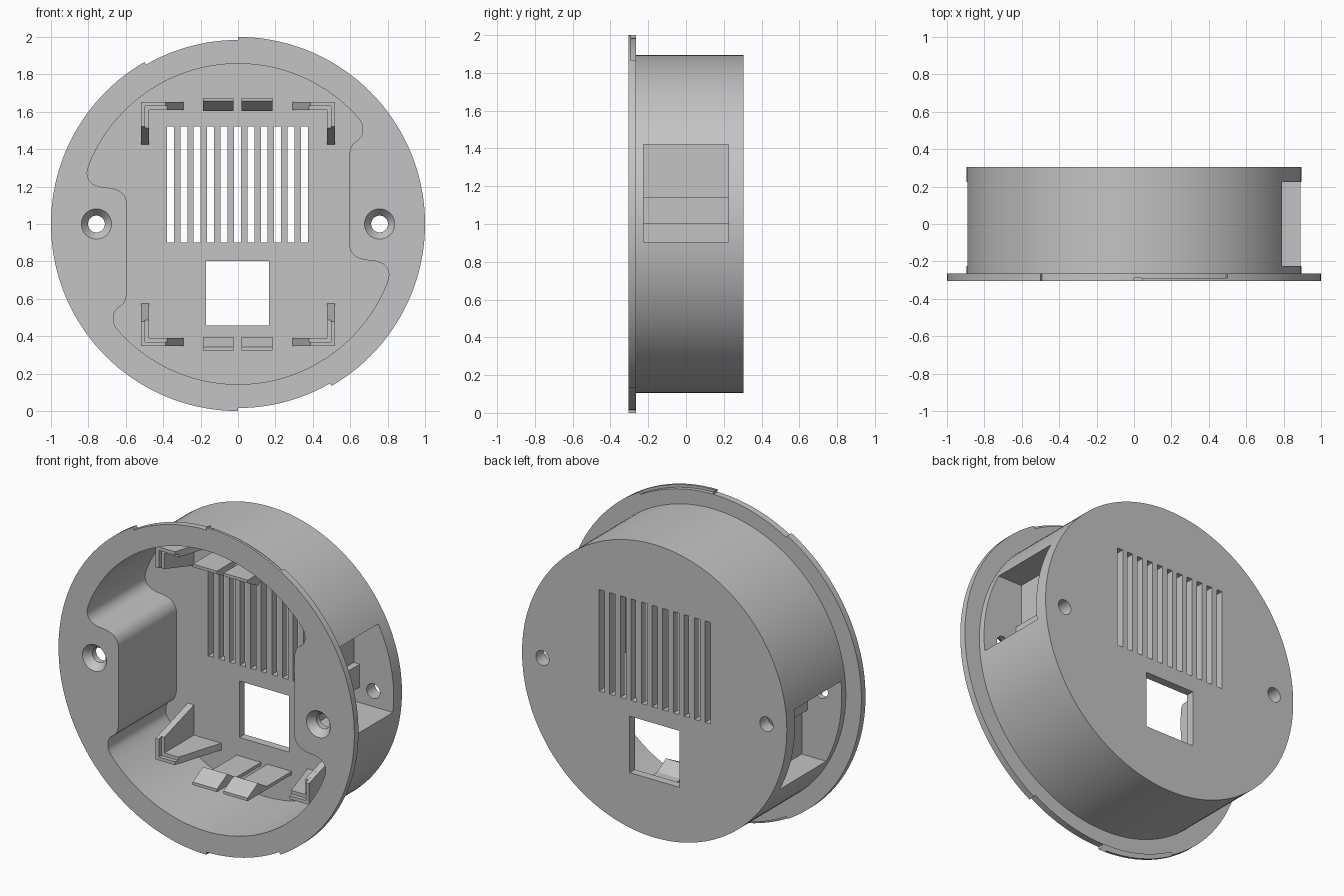
import bpy, bmesh, math
from mathutils import Vector

if "Cube" in bpy.data.objects:
    bpy.data.objects.remove(bpy.data.objects["Cube"])

grey = bpy.data.materials.new("plain grey")
grey.use_nodes = True
grey.diffuse_color = (0.55, 0.55, 0.55, 1)
grey.node_tree.nodes["Principled BSDF"].inputs["Base Color"].default_value = (0.55, 0.55, 0.55, 1)

FRONT, BACK, FLOOR = -0.305, 0.305, 0.255


def finish(name, bm):
    bmesh.ops.recalc_face_normals(bm, faces=bm.faces)
    mesh = bpy.data.meshes.new(name)
    bm.to_mesh(mesh)
    bm.free()
    mesh.materials.append(grey)
    ob = bpy.data.objects.new(name, mesh)
    bpy.context.collection.objects.link(ob)
    return ob


def loft(bm, rings):
    """Skin a closed solid over matching rings of points."""
    rows = [[bm.verts.new(p) for p in ring] for ring in rings]
    n = len(rows[0])
    for a, b in zip(rows, rows[1:]):
        for i in range(n):
            bm.faces.new((a[i], a[(i + 1) % n], b[(i + 1) % n], b[i]))
    bm.faces.new(rows[0])
    bm.faces.new(rows[-1][::-1])


def prism(bm, pts, vec):
    loft(bm, [[Vector(p) for p in pts], [Vector(p) + Vector(vec) for p in pts]])


def plan(bm, pts, y0, y1):
    """Extrude an x-z outline along y."""
    prism(bm, [(x, y0, z) for x, z in pts], (0, y1 - y0, 0))


def polar(r, deg):
    a = math.radians(deg)
    return r * math.cos(a), 1 + r * math.sin(a)


def lathe(bm, profile, x=0, n=144):
    loft(bm, [[(x + r * math.cos(math.tau * i / n), y, 1 + r * math.sin(math.tau * i / n))
               for i in range(n)] for r, y in profile])


def rect(x0, x1, z0, z1):
    return [(x0, z0), (x1, z0), (x1, z1), (x0, z1)]


def half_turn(pts):
    return [(-x, 2 - z) for x, z in pts]


def smooth_loop(pts, steps=3):
    """Closed Catmull-Rom curve through the points."""
    out, n = [], len(pts)
    for i in range(n):
        p0, p1, p2, p3 = (Vector(pts[(i + k) % n]) for k in (-1, 0, 1, 2))
        for s in range(steps):
            t = s / steps
            out.append(tuple(0.5 * (2 * p1 + (p2 - p0) * t + (2 * p0 - 5 * p1 + 4 * p2 - p3) * t * t
                                    + (3 * p1 - p0 - 3 * p2 + p3) * t ** 3)))
    return out


# Drum with front flange
bm = bmesh.new()
lathe(bm, [(1, FRONT), (1, -0.265), (0.895, -0.265), (0.895, BACK)])
housing = finish("housing", bm)


def cut(build):
    bm = bmesh.new()
    build(bm)
    cutter = finish("cutter", bm)
    cutter.hide_render = True
    mod = housing.modifiers.new("cut", "BOOLEAN")
    mod.operation = "DIFFERENCE"
    mod.solver = "EXACT"
    mod.object = cutter
    bpy.context.view_layer.objects.active = housing
    bpy.ops.object.modifier_apply(modifier=mod.name)
    bpy.data.objects.remove(cutter)


# Main cavity: round, with a lobed bay pushed in on each side
def cavity(bm):
    lobe = [(0.637, 1.573), (0.664, 1.53), (0.663, 1.48), (0.645, 1.452), (0.612, 1.425),
            (0.597, 1.385), (0.594, 1.34), (0.594, 1.2), (0.594, 1.05), (0.594, 0.92),
            (0.6, 0.865), (0.63, 0.825), (0.68, 0.808), (0.74, 0.8), (0.787, 0.777), (0.807, 0.73)]
    half = lobe + [polar(0.857, -23 - 5 * i) for i in range(23)]
    plan(bm, smooth_loop(half + half_turn(half)), FRONT - 0.1, FLOOR)


# Side pockets open through the drum wall
def pockets(bm):
    shape = [(0.625, 0.905), (1.1, 0.905), (1.1, 1.42), (0.625, 1.42),
             (0.625, 1.14), (0.665, 1.14), (0.665, 1), (0.625, 1)]
    for pts in (shape, half_turn(shape)):
        plan(bm, pts, -0.225, 0.225)


# Countersunk screw holes
def screws(bm):
    for x in (-0.757, 0.757):
        lathe(bm, [(0.085, FRONT - 0.005), (0.045, -0.26), (0.045, 0.4)], x, 32)


# Vent slots and square window in the back plate
def openings(bm):
    for i in range(-5, 6):
        c = i * 0.0717 - 0.003
        plan(bm, rect(c - 0.0185, c + 0.0185, 0.9, 1.52), 0.2, 0.4)
    plan(bm, rect(-0.17, 0.167, 0.457, 0.802), 0.2, 0.4)


# Twist-lock notches: full-depth gaps, then gaps behind a thin lip
def rim_gaps(start, y0):
    def build(bm):
        for turn in (0, 180):
            angles = [start + turn + 2.5 * i for i in range(13)]
            pts = [polar(0.984, a) for a in angles] + [polar(1.1, a) for a in reversed(angles)]
            plan(bm, pts, y0, -0.25)
    return build


for build in (cavity, pockets, screws, openings, rim_gaps(90, -0.4), rim_gaps(60, -0.29)):
    cut(build)

# Stepped corner brackets with sloping legs
for side, sx in (("right", -1), ("left", 1)):
    for level, sz in (("lower", -1), ("upper", 1)):
        bm = bmesh.new()
        for off, front, flat in ((0, -0.055, 0.13), (0.021, -0.03, 0.138)):
            profile = [(off, front), (flat, front), (0.228, 0.26), (off, 0.26)]
            x, z = sx * (0.518 - off), 1 + sz * (0.652 - off)
            prism(bm, [(sx * (0.518 - u), y, z) for u, y in profile], (0, 0, -sz * 0.021))
            prism(bm, [(x, y, 1 + sz * (0.652 - u)) for u, y in profile], (-sx * 0.021, 0, 0))
        finish(f"{level}_{side}_bracket", bm)

# Snap hooks in pairs, above and below
hook = [(0.26, 0.675), (-0.17, 0.675), (-0.17, 0.657), (-0.07, 0.603), (0.015, 0.655), (0.26, 0.655)]
for level, sz in (("lower", -1), ("upper", 1)):
    for side, x in (("right", -0.187), ("left", 0.02)):
        bm = bmesh.new()
        prism(bm, [(x, y, 1 + sz * h) for y, h in hook], (0.164, 0, 0))
        finish(f"{level}_{side}_hook", bm)

# Smooth curved walls, crisp edges
bpy.ops.object.select_all(action="DESELECT")
housing.select_set(True)
bpy.context.view_layer.objects.active = housing
bpy.ops.object.shade_smooth_by_angle(angle=math.radians(30))
